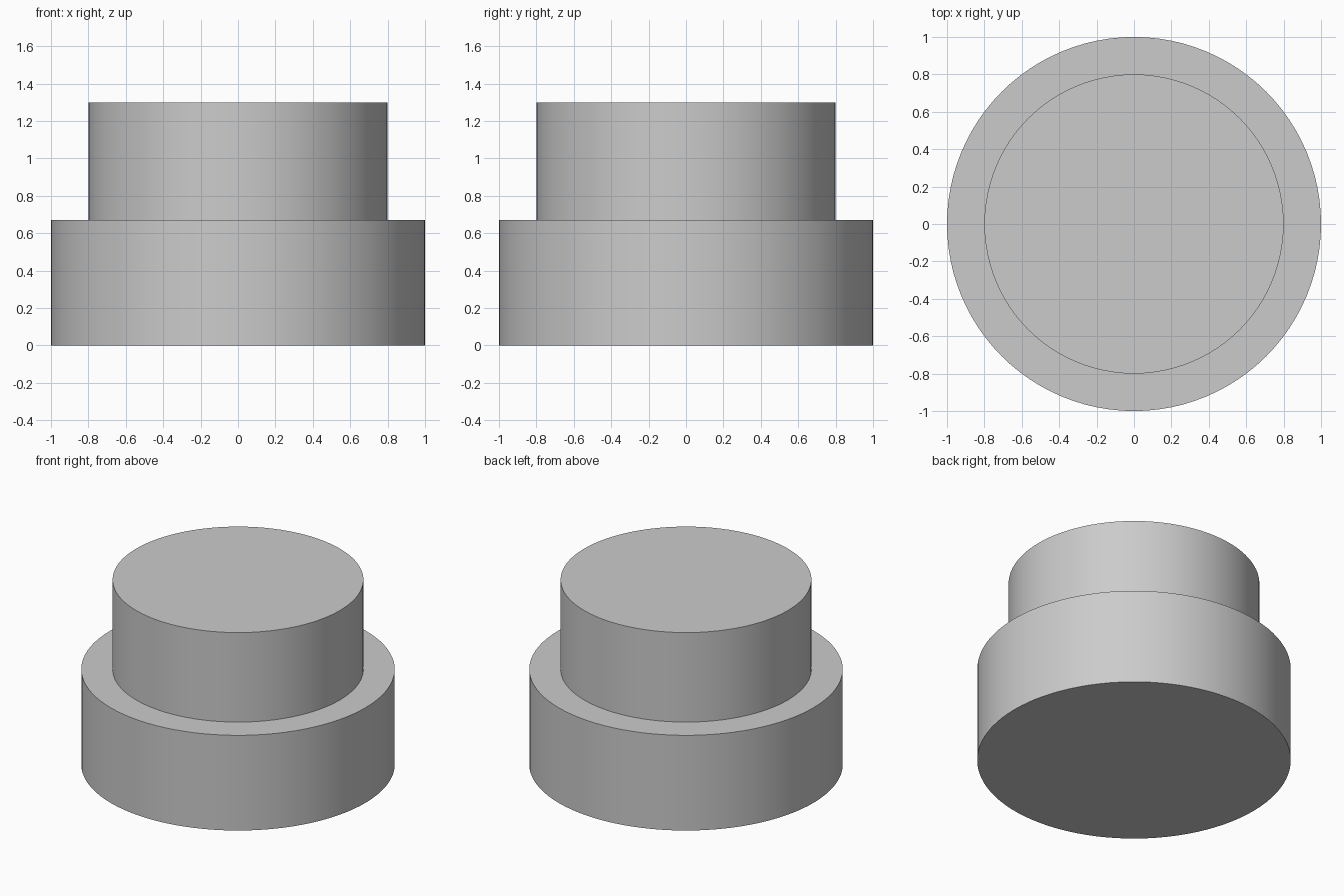
import bpy
import bmesh
from math import radians, tau
from mathutils import Matrix, Vector

if "Cube" in bpy.data.objects:
    bpy.data.objects.remove(bpy.data.objects["Cube"])

SEGMENTS = 96

# Stepped half-profile (radius, height), from bottom centre to top centre
PROFILE = [(0, 0), (1.0, 0), (1.0, 0.67), (0.8, 0.67), (0.8, 1.3), (0, 1.3)]


def lathe(name, profile, segments):
    """Revolve a profile around z into one closed solid with n-gon caps."""
    bm = bmesh.new()
    rings = []
    for r, z in profile[1:-1]:
        rings.append([bm.verts.new(Matrix.Rotation(tau * i / segments, 3, 'Z') @ Vector((r, 0, z)))
                      for i in range(segments)])
    for low, high in zip(rings, rings[1:]):
        for i in range(segments):
            j = (i + 1) % segments
            bm.faces.new((low[i], low[j], high[j], high[i]))
    bm.faces.new(rings[0][::-1])
    bm.faces.new(rings[-1])
    mesh = bpy.data.meshes.new(name)
    bm.to_mesh(mesh)
    bm.free()
    obj = bpy.data.objects.new(name, mesh)
    bpy.context.collection.objects.link(obj)
    return obj


# Wide drum with a narrower drum on top, as a single solid
drum = lathe("stepped_drum", PROFILE, SEGMENTS)
bpy.context.view_layer.objects.active = drum
drum.select_set(True)
bpy.ops.object.shade_smooth_by_angle(angle=radians(30))
